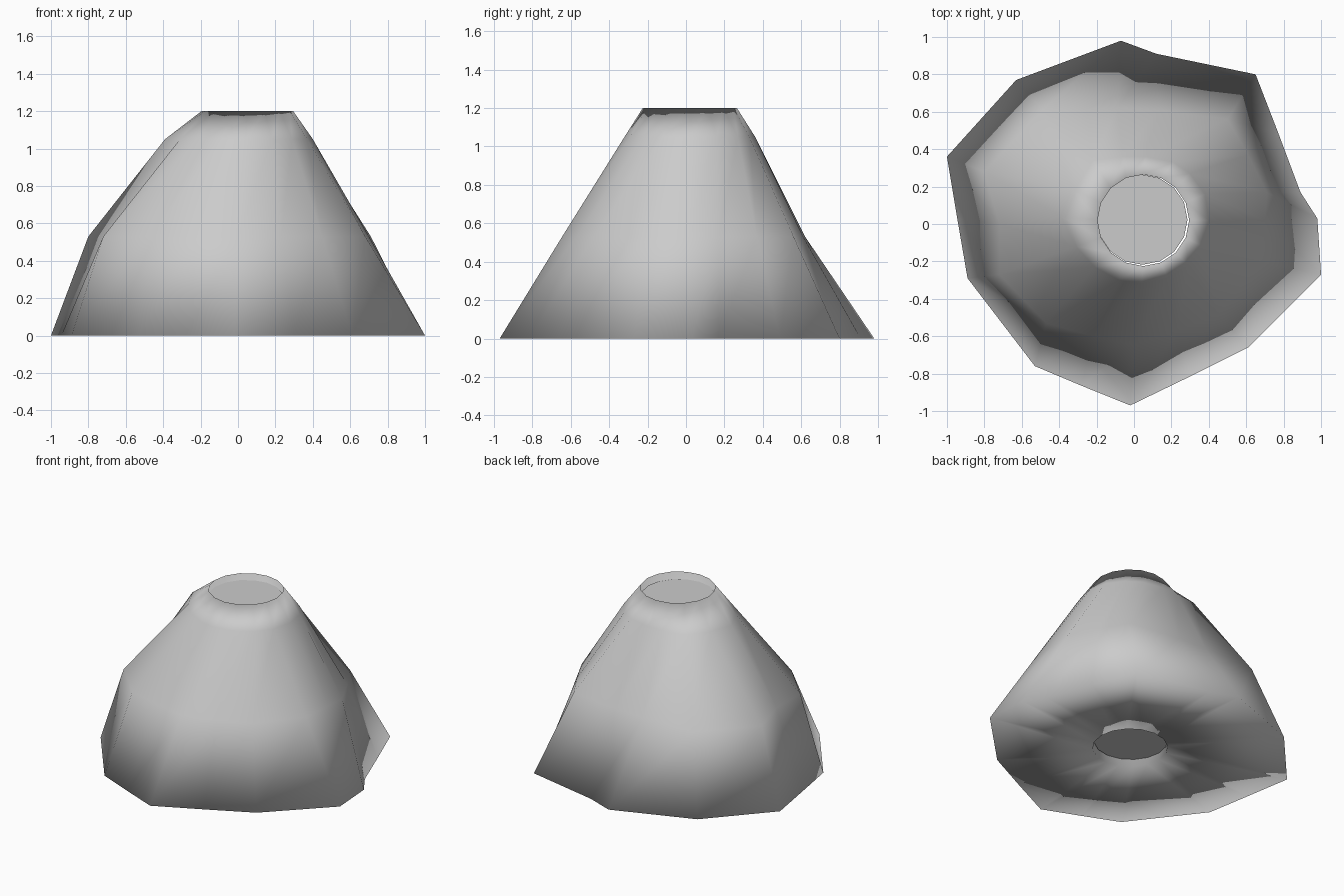
import bpy, bmesh
from math import cos, sin, tau

if "Cube" in bpy.data.objects:
    bpy.data.objects.remove(bpy.data.objects["Cube"])

SIDES = 16
CRATER = (0.05, 0.02)
RIM_R = 0.245

# irregular cross-sections of the slope, counter-clockwise from +x
foot = [(.98, .03), (.89, .17), (.77, .49), (.65, .80), (.12, .91), (-.07, .98),
        (-.63, .77), (-1, .36), (-.945, .03), (-.89, -.29), (-.53, -.76),
        (-.28, -.865), (-.02, -.97), (.30, -.815), (.61, -.66), (1, -.27)]
middle = [(.70, .02), (.71, .17), (.61, .37), (.50, .56), (.13, .61), (-.09, .62),
          (-.49, .61), (-.80, .28), (-.72, 0), (-.72, -.27), (-.47, -.53),
          (-.22, -.60), (0, -.645), (.23, -.57), (.45, -.48), (.68, -.2)]
shoulder = [(.40, .02), (.38, .16), (.30, .27), (.21, .33), (.06, .36), (-.06, .36),
            (-.22, .34), (-.33, .19), (-.39, .04), (-.31, -.12), (-.21, -.23),
            (-.08, -.30), (.04, -.32), (.18, -.29), (.29, -.22), (.37, -.12)]


def circle(cx, cy, r, n):
    return [(cx + r * cos(tau * i / n), cy + r * sin(tau * i / n)) for i in range(n)]


def add_object(name, bm, smooth):
    bmesh.ops.recalc_face_normals(bm, faces=bm.faces)
    for f in bm.faces:
        f.smooth = smooth
    mesh = bpy.data.meshes.new(name)
    bm.to_mesh(mesh)
    bm.free()
    ob = bpy.data.objects.new(name, mesh)
    bpy.context.collection.objects.link(ob)
    return ob


def bridge(bm, a, b):
    n = len(a)
    for i in range(n):
        j = (i + 1) % n
        bm.faces.new((a[i], a[j], b[j], b[i]))


# mountain: slope rings, crater rim, straight vent shaft and flat underside in one closed loop
rim = circle(*CRATER, RIM_R, SIDES)
bm = bmesh.new()
rings = [[bm.verts.new((x, y, z)) for x, y in pts]
         for pts, z in ((foot, 0), (middle, .53), (shoulder, 1.05), (rim, 1.2), (rim, 0))]
for k in range(len(rings)):
    bridge(bm, rings[k], rings[(k + 1) % len(rings)])
add_object("mountain", bm, True)

# core: plug filling the vent, slightly recessed at both ends
bm = bmesh.new()
core = circle(0.045, 0.023, 0.241, SIDES)
low, high = [[bm.verts.new((x, y, z)) for x, y in core] for z in (.05, 1.15)]
bridge(bm, low, high)
bm.faces.new(low)
bm.faces.new(high)
add_object("vent_core", bm, False)
